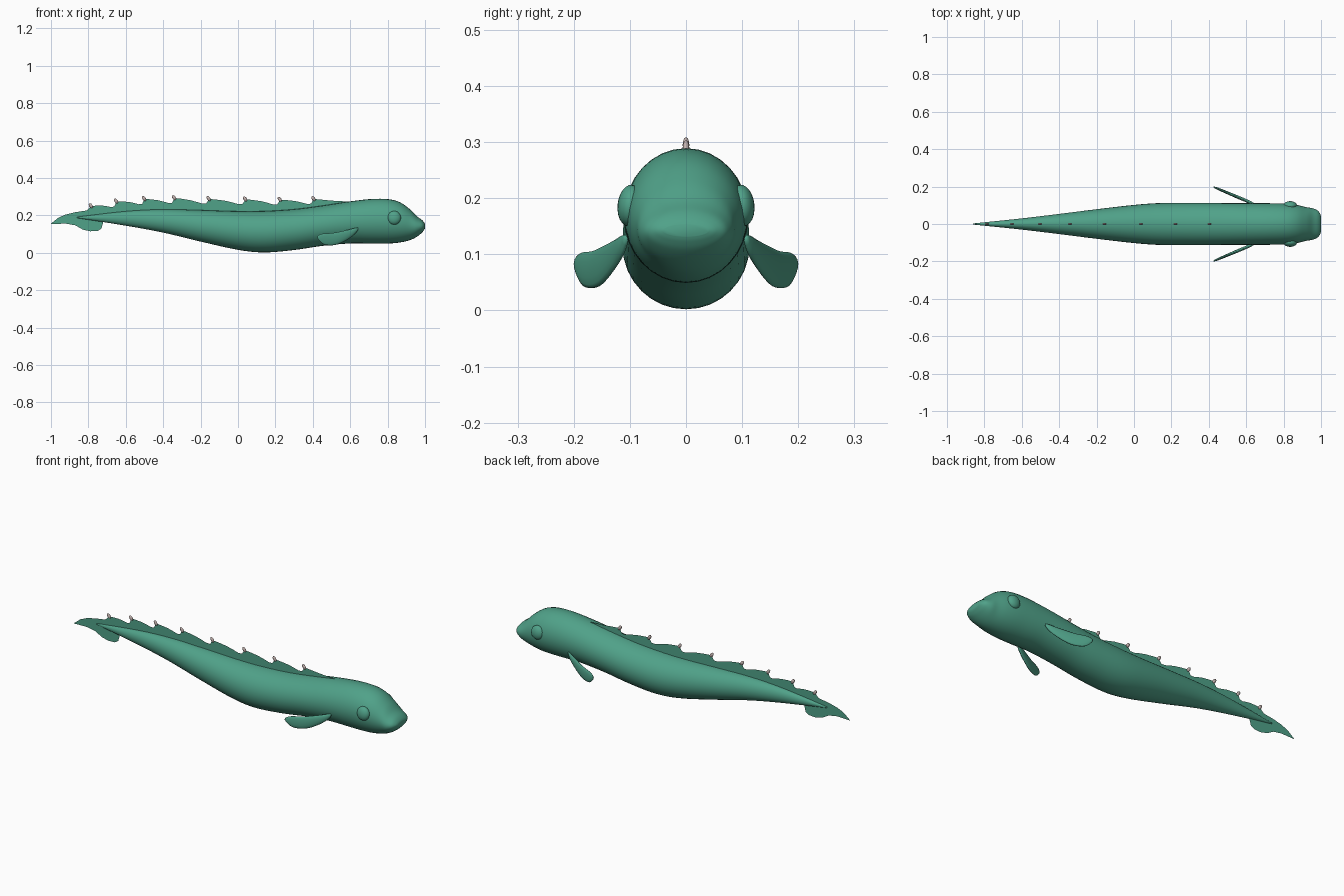
import bpy, bmesh, math
from mathutils import Vector

cube = bpy.data.objects.get("Cube")
if cube:
    bpy.data.objects.remove(cube)


def material(name, rgb):
    m = bpy.data.materials.new(name)
    m.use_nodes = True
    m.diffuse_color = (*rgb, 1)
    m.node_tree.nodes["Principled BSDF"].inputs["Base Color"].default_value = (*rgb, 1)
    return m


TEAL = material("teal skin", (0.08, 0.36, 0.25))
BONE = material("pale bone", (0.55, 0.45, 0.43))


def finish(name, bm, mat, smooth=True):
    mesh = bpy.data.meshes.new(name)
    bmesh.ops.recalc_face_normals(bm, faces=bm.faces)
    for f in bm.faces:
        f.smooth = smooth
    bm.to_mesh(mesh)
    bm.free()
    mesh.materials.append(mat)
    ob = bpy.data.objects.new(name, mesh)
    bpy.context.collection.objects.link(ob)
    return ob


def spline(keys, steps):
    """Smooth curve through the key tuples."""
    out = []
    for i in range(len(keys) - 1):
        a, b = keys[max(i - 1, 0)], keys[i]
        c, d = keys[i + 1], keys[min(i + 2, len(keys) - 1)]
        for s in range(steps):
            t = s / steps
            out.append([0.5 * (2 * q + (r - p) * t + (2 * p - 5 * q + 4 * r - w) * t * t
                        + (3 * q - p - 3 * r + w) * t ** 3)
                        for p, q, r, w in zip(a, b, c, d)])
    return out + [list(keys[-1])]


def loft(name, stations, sides, mat, mid=lambda x: 0):
    """Elliptical rings along x; each station is x, top, bottom, half width."""
    bm = bmesh.new()
    rings = []
    for x, top, low, w in stations:
        zc, rz = (top + low) / 2, (top - low) / 2
        angles = [math.tau * k / sides for k in range(sides)]
        rings.append([bm.verts.new((x, mid(x) + w * math.cos(a), zc + rz * math.sin(a)))
                      for a in angles])
    for r0, r1 in zip(rings, rings[1:]):
        for k in range(sides):
            n = (k + 1) % sides
            bm.faces.new((r0[k], r0[n], r1[n], r1[k]))
    bm.faces.new(rings[0])
    bm.faces.new(rings[-1])
    return finish(name, bm, mat)


def lerp(points, x):
    for (x0, z0), (x1, z1) in zip(points, points[1:]):
        if x0 <= x <= x1:
            return z0 + (z1 - z0) * (x - x0) / (x1 - x0)
    return points[0][1] if x < points[0][0] else points[-1][1]


# Body with head and snout
body_keys = [
    (-0.86, .192, .186, .003), (-0.6, .222, .145, .03), (-0.4, .232, .108, .054),
    (-0.2, .228, .06, .079), (0, .222, .016, .102), (0.14, .223, .002, .112),
    (0.3, .233, .015, .113), (0.45, .252, .037, .112), (0.6, .275, .05, .111),
    (0.72, .288, .049, .111), (0.81, .286, .05, .109), (0.87, .268, .056, .102),
    (0.92, .232, .068, .09), (0.955, .197, .085, .084), (0.982, .177, .106, .072),
    (0.995, .163, .122, .055), (1.0, .153, .132, .04)]
body = spline(body_keys, 5)
loft("body", body, 32, TEAL)

# Scalloped crest running into the tail fin, one thin sheet
peaks = [(-.785, .25), (-.65, .275), (-.5, .288), (-.34, .293),
         (-.155, .288), (.04, .286), (.225, .284), (.405, .288)]
upper = [(-1, .156), (-.96, .188), (-.92, .205), (-.87, .217), (-.81, .226)]
for i, (x, z) in enumerate(peaks):
    upper.append((x, z))
    if i + 1 < len(peaks):
        nx, nz = peaks[i + 1]
        gap = nx - x
        for f, drop in ((.2, .003), (.45, .009), (.65, .018), (.8, .026), (.92, .025)):
            upper.append((x + gap * f, z + (nz - z) * f - drop))
upper += [(.5, .279), (.62, .272)]
core = [(s[0], s[1] * .7 + s[2] * .3) for s in body]
lower = [(-1, .154), (-.92, .156), (-.87, .147), (-.83, .124), (-.79, .115),
         (-.75, .117), (-.73, .13), (-.72, .165), (-.7, .185)]
lower += [p for p in core if p[0] > -.69]
bm = bmesh.new()
xs = sorted({p[0] for p in upper} | {p[0] for p in lower if p[0] < .62})
columns = [(bm.verts.new((x, 0, lerp(upper, x))), bm.verts.new((x, 0, lerp(lower, x))))
           for x in xs]
for (a, b), (c, d) in zip(columns, columns[1:]):
    bm.faces.new((a, b, d, c))
finish("crest_and_tail_fin", bm, TEAL, False)


def ellipsoid(name, centre, radii, mat, rotation=(0, 0, 0), segments=24):
    bm = bmesh.new()
    bmesh.ops.create_uvsphere(bm, u_segments=segments, v_segments=segments // 2, radius=1)
    bmesh.ops.scale(bm, vec=Vector(radii), verts=bm.verts)
    ob = finish(name, bm, mat)
    ob.location = centre
    ob.rotation_euler = rotation
    return ob


# Small bony spines leaning back on each crest peak
for i, (x, z) in enumerate(peaks):
    ellipsoid(f"crest_spine_{i + 1}", (x - .002, 0, z + .002), (.009, .006, .015),
              BONE, (0, math.radians(-35), 0), 12)

# Eyes and swept-back paddle fins on both sides
paddle = spline([(.425, .088, .078, .002), (.435, .097, .064, .005), (.46, .104, .044, .007),
                 (.5, .106, .039, .008), (.54, .113, .047, .009), (.59, .124, .073, .009),
                 (.625, .133, .1, .008), (.642, .135, .122, .004)], 3)
for side, sign in (("left", 1), ("right", -1)):
    ellipsoid(f"{side}_eye", (.835, sign * .1, .187), (.036, .022, .037), TEAL,
              (sign * math.radians(6), 0, 0))
    loft(f"{side}_paddle_fin", paddle, 14, TEAL,
         lambda x, s=sign: s * (.107 + (.642 - x) * .42))
